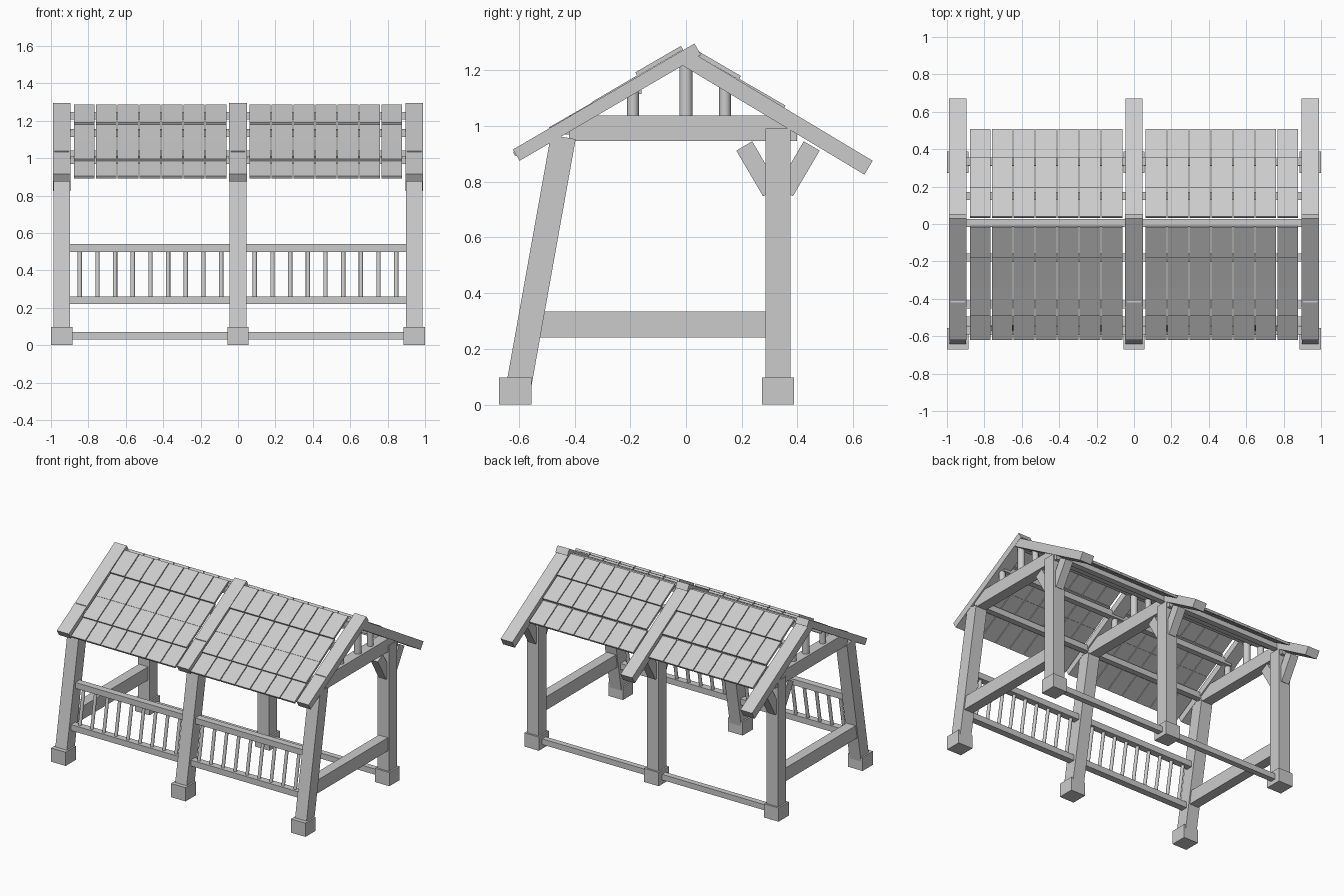
import bpy, bmesh, math
from mathutils import Vector, Matrix

if "Cube" in bpy.data.objects:
    bpy.data.objects.remove(bpy.data.objects["Cube"])

FRAMES = (-0.942, 0.0, 0.942)


def box(name, x0, x1, y0, y1, z0, z1):
    return beam(name, (x0 + x1) / 2, x1 - x0, (y0, (z0 + z1) / 2), (y1, (z0 + z1) / 2), z1 - z0)


def beam(name, x, width, a, b, thick):
    """Box running from a to b (y, z points), centred on x."""
    dy, dz = b[0] - a[0], b[1] - a[1]
    bm = bmesh.new()
    m = (Matrix.Translation((x, (a[0] + b[0]) / 2, (a[1] + b[1]) / 2))
         @ Matrix.Rotation(math.atan2(dz, dy), 4, 'X')
         @ Matrix.Diagonal((width, math.hypot(dy, dz), thick, 1)))
    bmesh.ops.create_cube(bm, size=1, matrix=m)
    return finish(name, bm)


def rod(name, x, a, b, r):
    """Round bar between two (y, z) points."""
    a, b = Vector((x, *a)), Vector((x, *b))
    d = b - a
    bm = bmesh.new()
    m = Matrix.Translation((a + b) / 2) @ d.to_track_quat('Z', 'Y').to_matrix().to_4x4()
    bmesh.ops.create_cone(bm, cap_ends=True, segments=16, radius1=r, radius2=r,
                          depth=d.length, matrix=m)
    for f in bm.faces:
        f.smooth = len(f.verts) == 4
    return finish(name, bm)


def finish(name, bm):
    me = bpy.data.meshes.new(name)
    bm.to_mesh(me)
    bm.free()
    ob = bpy.data.objects.new(name, me)
    bpy.context.collection.objects.link(ob)
    return ob


def post_y(z):
    """Centre line of the leaning front posts."""
    return -0.596 + (z - 0.09) * 0.179


# Timber frames
for x in FRAMES:
    box("front_foot", x - .057, x + .057, -.67, -.555, 0, .097)
    box("back_foot", x - .057, x + .057, .272, .388, 0, .097)
    beam("front_post", x, .09, (post_y(.045), .045), (post_y(.96), .96), .09)
    box("back_post", x - .045, x + .045, .285, .375, .04, .99)
    box("tie_beam", x - .038, x + .038, -.42, .398, .945, 1.037)
    beam("front_rafter", x, .094, (-.609, .895), (.042, 1.275), .047)
    beam("back_rafter", x, .092, (.0, 1.243), (.655, .85), .058)
    for y, top, r in ((-.19, 1.14, .021), (0, 1.23, .024), (.14, 1.16, .021)):
        rod("roof_strut", x, (y, 1.03), (y, top), r)
    for s in (-1, 1):
        beam("post_brace", x, .06, (.33 + s * .121, .928), (.33 + s * .025, .764), .066)

# Low side beams on the end frames
for x in (FRAMES[0], FRAMES[2]):
    box("side_beam", x - .036, x + .036, -.55, .29, .24, .334)

# Purlins and ridge along the roof
for y, z in ((-.43, .99), (-.18, 1.135), (.005, 1.227), (.15, 1.135), (.335, 1.02)):
    box("purlin", -.95, .95, y - .021, y + .021, z - .021, z + .021)

# Ground rail at the back, railing at the front
box("ground_rail", -.93, .93, .31, .35, .03, .07)
for z in (.24, .52):
    y = post_y(z)
    box("railing_rail", -.93, .93, y - .024, y + .024, z - .021, z + .021)
for s in (-1, 1):
    for i in range(9):
        rod("baluster", s * (.09 + i * .0945), (post_y(.25), .25), (post_y(.51), .51), .0115)

# Roof boards: lower end and upper end of each row as (y, z) centre points
ROWS = (
    ((-.178, 1.185), (-.014, 1.28)),
    ((-.335, 1.078), (-.165, 1.178)),
    ((-.487, .988), (-.32, 1.084)),
    ((-.617, .899), (-.47, .986)),
    ((.193, 1.172), (.035, 1.264)),
    ((.353, 1.066), (.185, 1.163)),
    ((.503, .957), (.345, 1.05)),
)
for s in (-1, 1):
    for i in range(7):
        for lo, hi in ROWS:
            beam("roof_board", s * (.117 + i * .1175), .112, lo, hi, .016)
